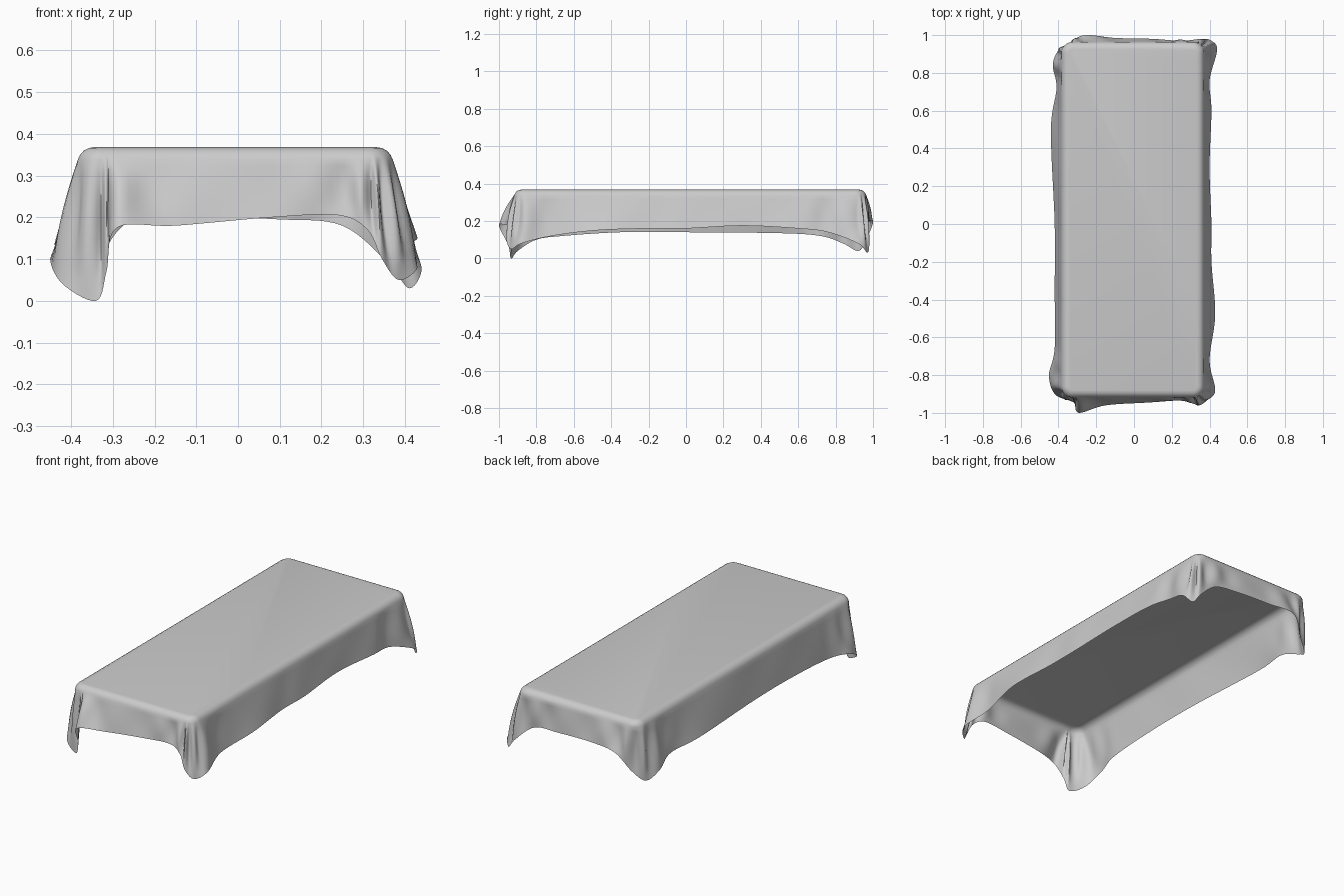
import bpy
import bmesh
import math
from mathutils import Vector

# Remove the default cube only
cube = bpy.data.objects.get("Cube")
if cube:
    bpy.data.objects.remove(cube, do_unlink=True)

# Cloth colour
cloth = bpy.data.materials.new("cloth grey")
cloth.use_nodes = True
grey = (0.6, 0.6, 0.6, 1)
cloth.diffuse_color = grey
cloth.node_tree.nodes["Principled BSDF"].inputs["Base Color"].default_value = grey

# Size of the covered table top
LEFT, RIGHT, FRONT, BACK, TOP = -0.385, 0.372, -0.92, 0.965, 0.368
CORNER = 0.06      # plan radius of the corners
BEVEL = 0.04       # softness of the top edge
STEPS = 7          # samples between hem points
BEVEL_RINGS = 5
SKIRT_RINGS = 9

# Hem line, running counter-clockwise, one side or corner at a time
front_right_tip = [(-.42, -.66, .12), (-.45, -.80, .10), (-.42, -.90, .04), (-.34, -.935, 0),
                   (-.315, -.95, .07), (-.29, -1, .175)]
front_hem = [(-.15, -.96, .18), (.08, -.945, .2), (.24, -.935, .205), (.31, -.95, .17)]
front_left_tip = [(.345, -.96, .10), (.385, -.935, .05), (.43, -.88, .08), (.40, -.72, .12)]
left_hem = [(.43, -.48, .15), (.41, -.2, .16), (.41, 0, .16), (.40, .3, .175), (.41, .6, .16)]
back_left_tip = [(.40, .76, .14), (.44, .92, .08), (.41, .97, .03), (.36, .98, .09)]
back_hem = [(.25, .97, .18), (.1, .98, .195), (-.1, .985, .2), (-.26, 1, .19)]
back_right_tip = [(-.34, .96, .09), (-.40, .92, .04), (-.43, .84, .08), (-.41, .72, .12)]
right_hem = [(-.44, .5, .135), (-.42, 0, .14), (-.42, -.35, .14)]
hem_points = [Vector(p) for p in front_right_tip + front_hem + front_left_tip + left_hem
              + back_left_tip + back_hem + back_right_tip + right_hem]


def spline(a, b, c, d, t):
    """Smooth curve between b and c."""
    return 0.5 * (2 * b + (c - a) * t + (2 * a - 5 * b + 4 * c - d) * t ** 2
                  + (3 * b - a - 3 * c + d) * t ** 3)


def sample_hem(points):
    n = len(points)
    return [spline(points[i - 1], points[i], points[(i + 1) % n], points[(i + 2) % n], s / STEPS)
            for i in range(n) for s in range(STEPS)]


def clamp(value, low, high):
    return max(low, min(high, value))


def drape_strip(hem, phase):
    """Points from the flat top, over the soft edge and down to the hem."""
    core = Vector((clamp(hem.x, LEFT + CORNER, RIGHT - CORNER),
                   clamp(hem.y, FRONT + CORNER, BACK - CORNER), 0))
    out = Vector((hem.x - core.x, hem.y - core.y, 0)).normalized()
    strip = []
    for k in range(BEVEL_RINGS):
        a = math.radians(75) * k / (BEVEL_RINGS - 1)
        reach = CORNER - BEVEL + BEVEL * math.sin(a)
        strip.append(core + out * reach + Vector((0, 0, TOP - BEVEL * (1 - math.cos(a)))))
    edge = strip[-1]
    # Folds are strongest near the corners
    near_corner = clamp((abs(hem.y) - 0.55) / 0.4, 0.15, 1) * clamp(abs(hem.x) / 0.3, 0.2, 1)
    for k in range(1, SKIRT_RINGS + 1):
        t = k / SKIRT_RINGS
        fold = 0.012 * near_corner * math.sin(math.pi * t) * math.sin(phase)
        strip.append(edge.lerp(hem, t) + out * fold)
    return strip


# Build the sheet: one cap and a band of quads around it
hem = sample_hem(hem_points)
bm = bmesh.new()
strips = [[bm.verts.new(p) for p in drape_strip(h, i * 0.75)] for i, h in enumerate(hem)]
bm.faces.new([s[0] for s in strips])
for i, strip in enumerate(strips):
    after = strips[(i + 1) % len(strips)]
    for k in range(len(strip) - 1):
        bm.faces.new((strip[k], strip[k + 1], after[k + 1], after[k]))

mesh = bpy.data.meshes.new("tablecloth")
bm.to_mesh(mesh)
bm.free()
mesh.materials.append(cloth)
tablecloth = bpy.data.objects.new("tablecloth", mesh)
bpy.context.collection.objects.link(tablecloth)

# Soft shading all over
bpy.context.view_layer.objects.active = tablecloth
tablecloth.select_set(True)
bpy.ops.object.shade_smooth_by_angle(angle=math.radians(60))
